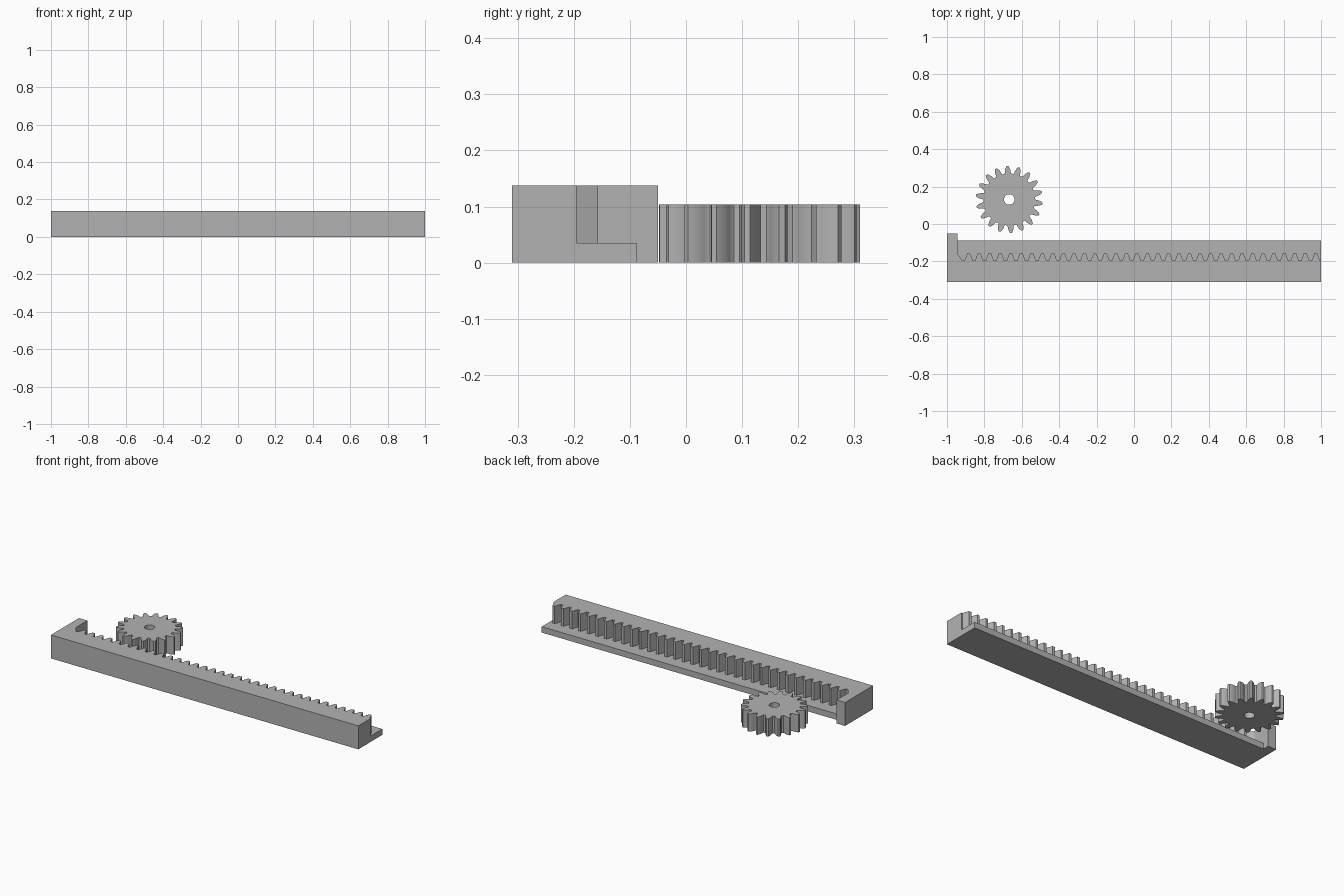
import bpy, bmesh
from math import cos, sin, pi, radians

cube = bpy.data.objects.get("Cube")
if cube:
    bpy.data.objects.remove(cube, do_unlink=True)

GREY = (0.45, 0.45, 0.45, 1)
mat = bpy.data.materials.new("plain grey")
mat.use_nodes = True
mat.diffuse_color = GREY
mat.node_tree.nodes["Principled BSDF"].inputs["Base Color"].default_value = GREY


def finish(name, bm):
    bmesh.ops.recalc_face_normals(bm, faces=bm.faces)
    mesh = bpy.data.meshes.new(name)
    bm.to_mesh(mesh)
    bm.free()
    obj = bpy.data.objects.new(name, mesh)
    mesh.materials.append(mat)
    bpy.context.collection.objects.link(obj)
    return obj


def extrude(name, outline, z0, z1):
    """Solid prism from a flat outline."""
    bm = bmesh.new()
    low = [bm.verts.new((x, y, z0)) for x, y in outline]
    top = [bm.verts.new((x, y, z1)) for x, y in outline]
    bm.faces.new(low)
    bm.faces.new(top)
    for i in range(len(low)):
        j = (i + 1) % len(low)
        bm.faces.new((low[i], low[j], top[j], top[i]))
    return finish(name, bm)


# Shared gearing sizes
TEETH = 18
MODULE = 0.0179
PITCH = pi * MODULE
FRONT, ROOT, TIP = -0.31, -0.195, -0.157
STOP_X, LEDGE_Z, RACK_Z = -0.945, 0.035, 0.138

# Rack: ledge under the teeth, then toothed bar with the stop at its end
extrude("rack_ledge", [(STOP_X, FRONT), (1, FRONT), (1, -0.0875), (STOP_X, -0.0875)], 0, LEDGE_Z)

tip_half, root_half = 0.0075, 0.0215
outline = [(-1, FRONT), (1, FRONT), (1, ROOT)]
centre = 1 - PITCH / 2
while centre - root_half > STOP_X:
    outline += [(centre + root_half, ROOT), (centre + tip_half, TIP),
                (centre - tip_half, TIP), (centre - root_half, ROOT)]
    centre -= PITCH
# the last tooth merges into the stop
outline += [(centre + root_half, ROOT), (STOP_X, TIP), (STOP_X, -0.05), (-1, -0.05)]
extrude("rack_teeth", outline, LEDGE_Z, RACK_Z)
extrude("rack_stop_base", [(-1, FRONT), (STOP_X, FRONT), (STOP_X, -0.05), (-1, -0.05)], 0, LEDGE_Z)

# Pinion gear: half tooth as (radius, half angle in degrees), mirrored and repeated
CX, CY, HEIGHT, BORE = -0.667, 0.131, 0.104, 0.028
flank = [(0.139, 7.8), (0.144, 6.4), (0.151, 5.9), (0.161, 4.9), (0.171, 3.2), (0.179, 1.7)]
tooth = [(r, -a) for r, a in flank] + [(r, a) for r, a in reversed(flank)]
bm = bmesh.new()
rings = []
for t in range(TEETH):
    for r, a in tooth:
        ang = radians(13 + a + t * 360 / TEETH)
        rings.append([bm.verts.new((CX + q * cos(ang), CY + q * sin(ang), z))
                      for q, z in ((BORE, 0), (r, 0), (r, HEIGHT), (BORE, HEIGHT))])
for i, ring in enumerate(rings):
    after = rings[(i + 1) % len(rings)]
    for k in range(4):
        n = (k + 1) % 4
        bm.faces.new((ring[k], after[k], after[n], ring[n]))
gear = finish("pinion_gear", bm)

bpy.ops.object.select_all(action='DESELECT')
gear.select_set(True)
bpy.context.view_layer.objects.active = gear
bpy.ops.object.shade_smooth_by_angle(angle=radians(30))
